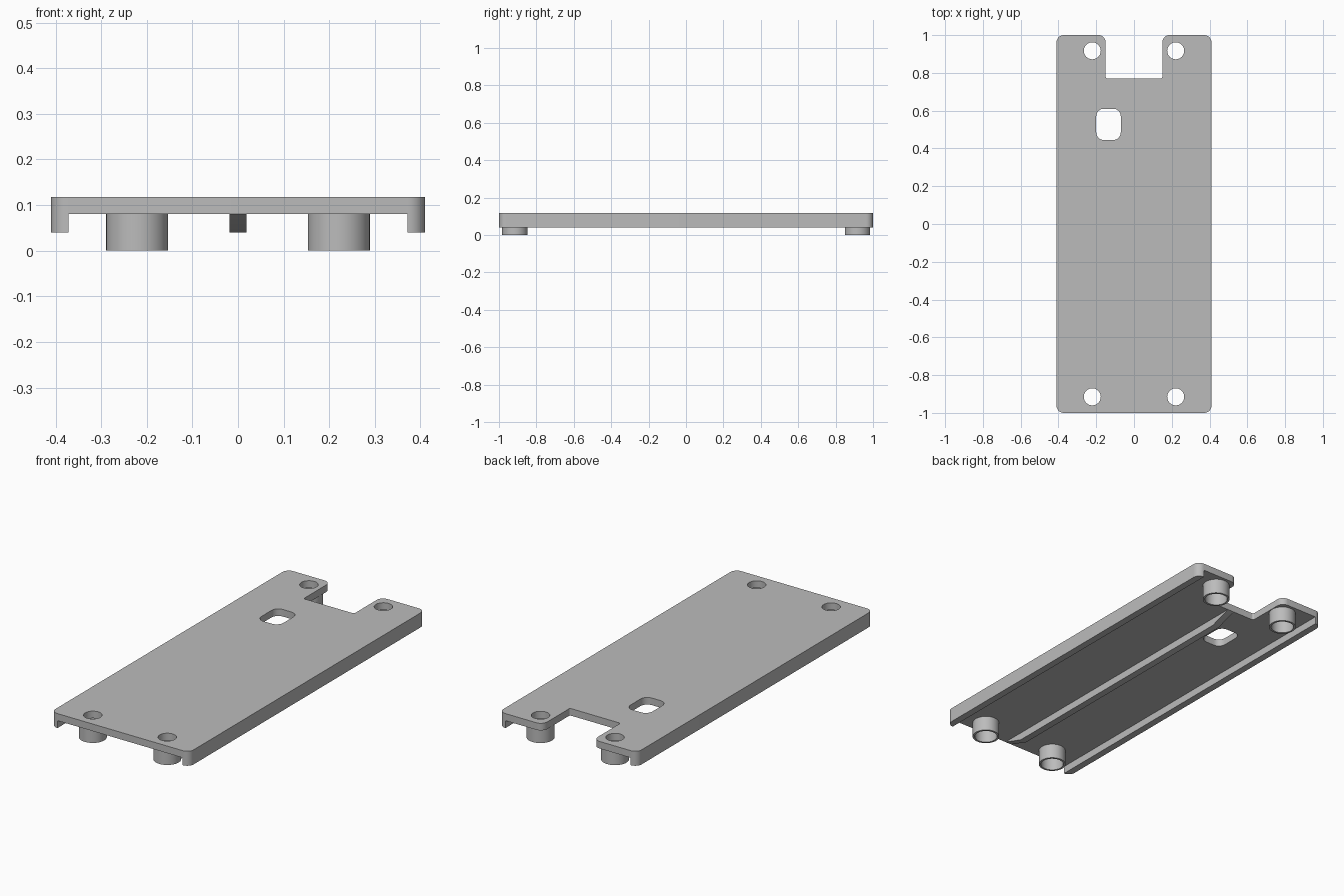
import bpy, bmesh, math
from mathutils import Vector

cube = bpy.data.objects.get("Cube")
if cube:
    bpy.data.objects.remove(cube)

HALF_W, HALF_L = 0.41, 1.0
RAIL_Z, PLATE_Z, TOP_Z = 0.04, 0.08, 0.118
CORNER = 0.038

grey = bpy.data.materials.new("plain grey")
grey.use_nodes = True
colour = (0.5, 0.5, 0.5, 1)
grey.diffuse_color = colour
grey.node_tree.nodes["Principled BSDF"].inputs["Base Color"].default_value = colour


def rounded(corners, steps=8):
    """Outline from (x, y, radius) right-angled corners."""
    out = []
    for i, (x, y, r) in enumerate(corners):
        p = Vector((x, y))
        if r == 0:
            out.append(p)
            continue
        a = (Vector(corners[i - 1][:2]) - p).normalized() * r
        b = (Vector(corners[(i + 1) % len(corners)][:2]) - p).normalized() * r
        for s in range(steps + 1):
            t = s / steps * math.pi / 2
            out.append(p + a * (1 - math.sin(t)) + b * (1 - math.cos(t)))
    return out


def circle(x, y, r, n=48):
    return [Vector((x + r * math.cos(2 * math.pi * i / n),
                    y + r * math.sin(2 * math.pi * i / n))) for i in range(n)]


def finish(obj):
    """Weld, fix normals, colour and shade."""
    bm = bmesh.new()
    bm.from_mesh(obj.data)
    bmesh.ops.remove_doubles(bm, verts=bm.verts, dist=0.0001)
    bmesh.ops.recalc_face_normals(bm, faces=bm.faces)
    bm.to_mesh(obj.data)
    bm.free()
    obj.data.materials.clear()
    obj.data.materials.append(grey)
    bpy.ops.object.select_all(action='DESELECT')
    obj.select_set(True)
    bpy.context.view_layer.objects.active = obj
    bpy.ops.object.shade_smooth_by_angle(angle=math.radians(30))


def slab(name, outlines, z0, z1):
    """Extrude a filled outline; further outlines are holes."""
    curve = bpy.data.curves.new(name, 'CURVE')
    curve.dimensions = '2D'
    curve.fill_mode = 'BOTH'
    curve.extrude = (z1 - z0) / 2
    for pts in outlines:
        sp = curve.splines.new('POLY')
        sp.points.add(len(pts) - 1)
        for q, p in zip(sp.points, pts):
            q.co = (p.x, p.y, 0, 1)
        sp.use_cyclic_u = True
    obj = bpy.data.objects.new(name, curve)
    bpy.context.collection.objects.link(obj)
    bpy.ops.object.select_all(action='DESELECT')
    obj.select_set(True)
    bpy.context.view_layer.objects.active = obj
    bpy.ops.object.convert(target='MESH')
    obj = bpy.context.view_layer.objects.active
    obj.location.z = (z0 + z1) / 2
    finish(obj)
    return obj


# Cover plate with rear notch, slot and screw holes
screws = [(side, end, sx * 0.221, y)
          for side, sx in (("left", 1), ("right", -1))
          for end, y in (("front", -0.915), ("back", 0.917))]
plate = rounded([(-HALF_W, -HALF_L, CORNER), (HALF_W, -HALF_L, CORNER),
                 (HALF_W, HALF_L, CORNER), (0.15, HALF_L, CORNER),
                 (0.15, 0.77, 0.01), (-0.15, 0.77, 0.01),
                 (-0.15, HALF_L, CORNER), (-HALF_W, HALF_L, CORNER)])
slot = rounded([(-0.2, 0.445, 0.04), (-0.07, 0.445, 0.04),
                (-0.07, 0.61, 0.04), (-0.2, 0.61, 0.04)])
slab("cover_plate", [plate, slot] + [circle(x, y, 0.045) for _, _, x, y in screws],
     PLATE_Z, TOP_Z)

# Hollow screw bosses
for side, end, x, y in screws:
    slab(f"{end}_{side}_boss", [circle(x, y, 0.068), circle(x, y, 0.057)], 0, PLATE_Z)

# Side rails following the rounded plate corners
for side, s in (("left", 1), ("right", -1)):
    inner = s * (HALF_W - CORNER)
    slab(f"{side}_rail", [rounded([(inner, -HALF_L, 0), (s * HALF_W, -HALF_L, CORNER),
                                   (s * HALF_W, HALF_L, CORNER), (inner, HALF_L, 0)])],
         RAIL_Z, PLATE_Z)

# Centre rib with sloped ends
bm = bmesh.new()
profile = [(-HALF_L, PLATE_Z), (-0.88, RAIL_Z), (0.65, RAIL_Z), (0.77, PLATE_Z)]
face = bm.faces.new([bm.verts.new((-0.019, y, z)) for y, z in profile])
ext = bmesh.ops.extrude_face_region(bm, geom=[face])
bmesh.ops.translate(bm, vec=(0.038, 0, 0),
                    verts=[g for g in ext["geom"] if isinstance(g, bmesh.types.BMVert)])
mesh = bpy.data.meshes.new("centre_rib")
bm.to_mesh(mesh)
bm.free()
rib = bpy.data.objects.new("centre_rib", mesh)
bpy.context.collection.objects.link(rib)
finish(rib)
